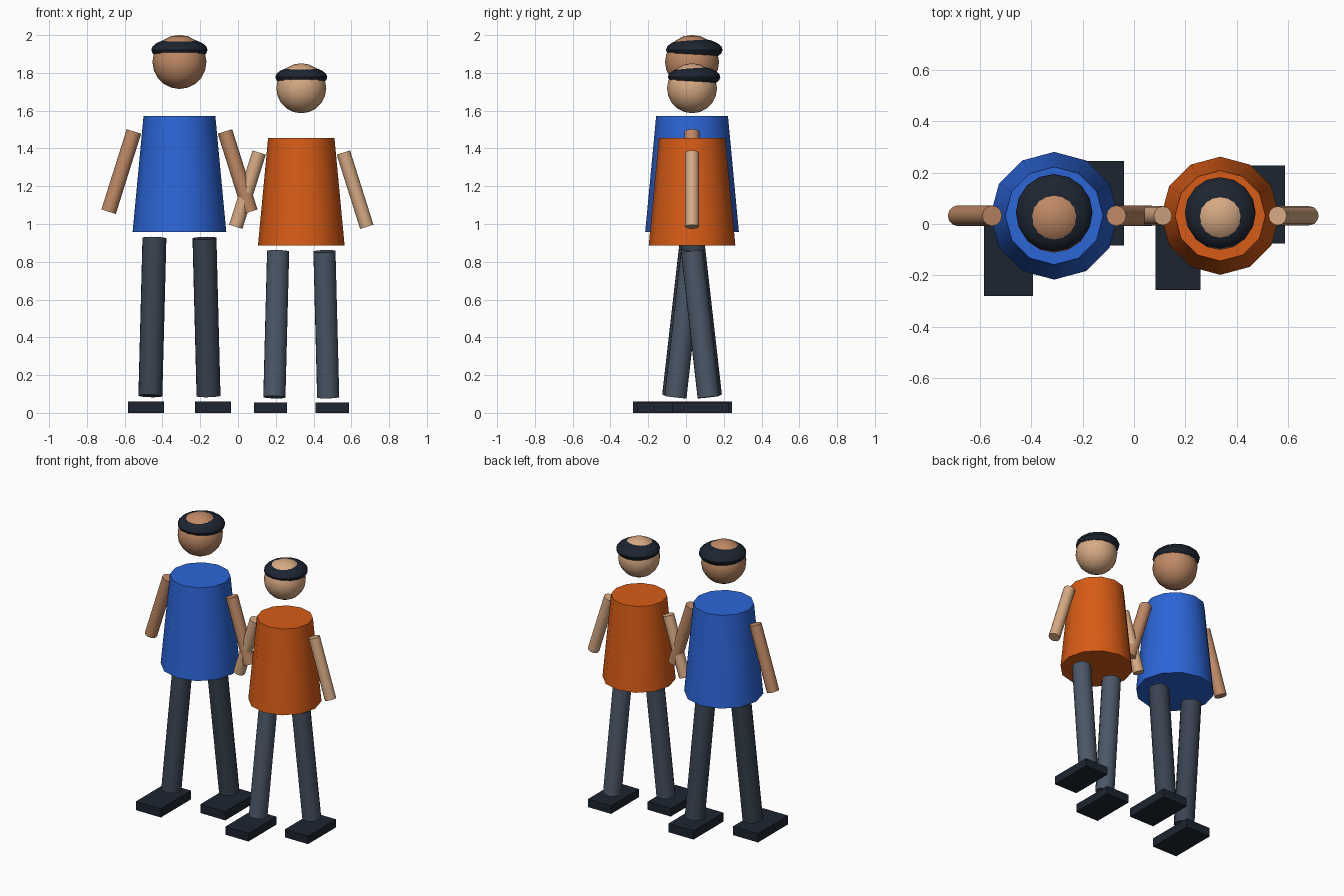
import bpy, math
from mathutils import Vector

if "Cube" in bpy.data.objects:
    bpy.data.objects.remove(bpy.data.objects["Cube"])


def material(name, rgb):
    m = bpy.data.materials.new(name)
    m.diffuse_color = (*rgb, 1)
    m.use_nodes = True
    m.node_tree.nodes["Principled BSDF"].inputs["Base Color"].default_value = m.diffuse_color
    return m


DARK = material("dark", (0.012, 0.018, 0.03))


def finish(name, mat, smooth=True):
    ob = bpy.context.object
    ob.name = name
    ob.data.materials.append(mat)
    if smooth:
        bpy.ops.object.shade_smooth_by_angle(angle=math.radians(40))
    return ob


def ball(name, loc, size, mat):
    bpy.ops.mesh.primitive_uv_sphere_add(segments=16, ring_count=10, radius=1, location=loc)
    bpy.context.object.scale = size
    bpy.ops.object.transform_apply(location=False, rotation=False, scale=True)
    finish(name, mat)


def rod(name, a, b, r, mat):
    a, b = Vector(a), Vector(b)
    d = b - a
    bpy.ops.mesh.primitive_cylinder_add(vertices=12, radius=r, depth=d.length, location=(a + b) / 2,
                                        rotation=d.to_track_quat('Z', 'Y').to_euler())
    finish(name, mat)


def figure(tag, cx, s, skin, shirt, trousers):
    cy = 0.032

    def p(x, y, z):
        return (cx + x * s, cy + y * s, z * s)

    # torso
    bpy.ops.mesh.primitive_cone_add(vertices=12, radius1=0.248 * s, radius2=0.19 * s,
                                    depth=0.615 * s, location=p(0, 0, 1.265))
    finish(tag + "_torso", shirt)

    # head and hair
    r = 0.143 * s
    ball(tag + "_head", p(0, 0, 1.858), (r, r, r), skin)
    ball(tag + "_hair", p(0, 0.012, 1.922), (0.149 * s, 0.15 * s, 0.062 * s), DARK)

    for side, k in (("left", -1), ("right", 1)):
        # arm
        rod(f"{tag}_{side}_arm", p(k * 0.375, 0, 1.065), p(k * 0.241, 0, 1.49), 0.04 * s, skin)
        # striding leg
        rod(f"{tag}_{side}_leg", p(k * 0.154, k * 0.095, 0.09), p(k * 0.1325, 0, 0.925), 0.065 * s, trousers)
        # shoe
        bpy.ops.mesh.primitive_cube_add(size=1, location=p(k * 0.177, k * 0.098 - 0.05, 0.03))
        bpy.context.object.scale = (0.19 * s, 0.328 * s, 0.06 * s)
        finish(f"{tag}_{side}_shoe", DARK, False)


figure("tall", -0.31, 1.0,
       material("tan_skin", (0.52, 0.25, 0.13)),
       material("blue_shirt", (0.025, 0.13, 0.68)),
       material("dark_trousers", (0.04, 0.055, 0.08)))
figure("short", 0.335, 0.925,
       material("light_skin", (0.68, 0.40, 0.23)),
       material("orange_shirt", (0.68, 0.105, 0.008)),
       material("grey_trousers", (0.07, 0.095, 0.135)))
